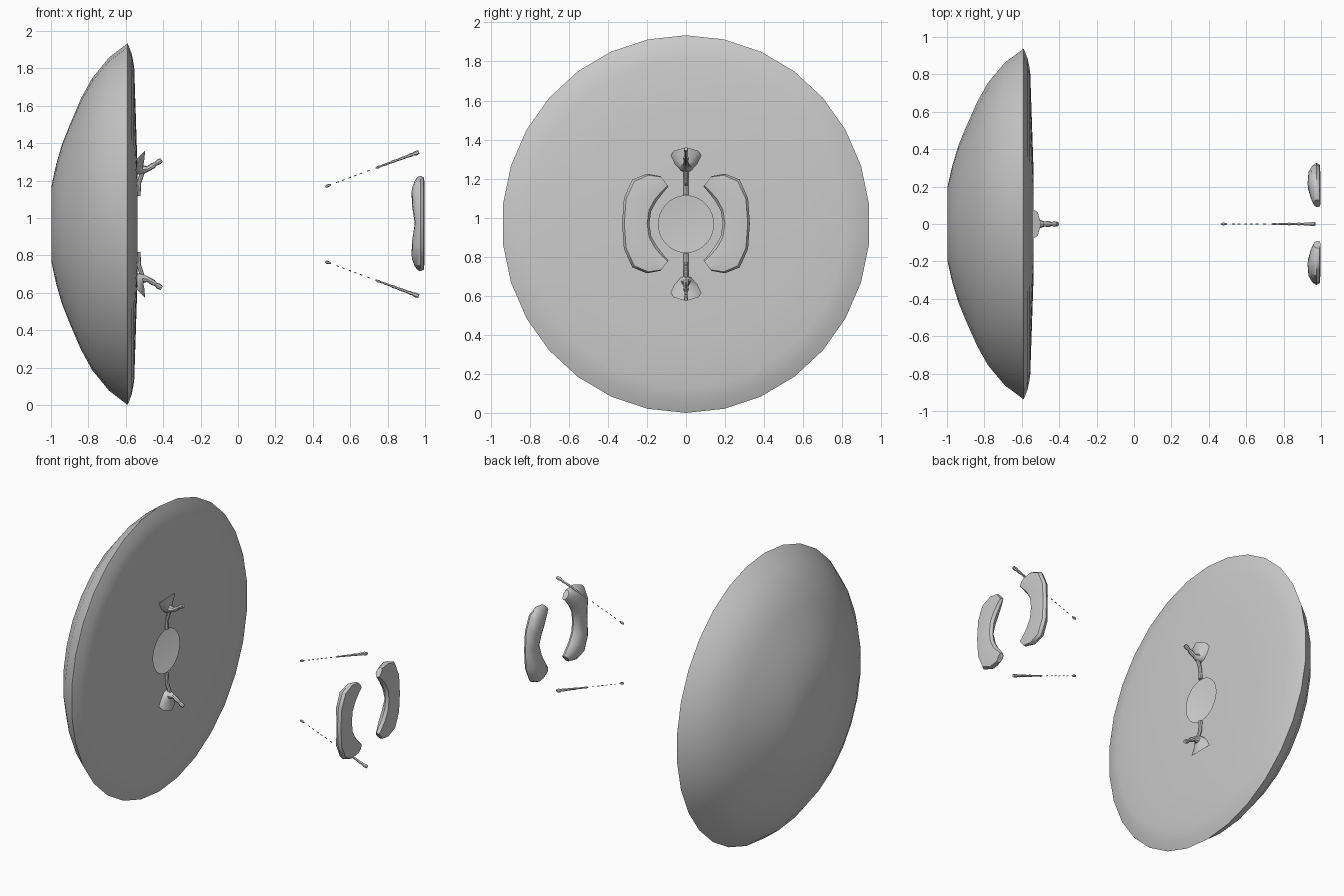
import bpy, bmesh
from math import sin, cos, pi
from mathutils import Vector

if "Cube" in bpy.data.objects:
    bpy.data.objects.remove(bpy.data.objects["Cube"])

CZ = 0.967   # height of the dish axis


def finish(name, bm, angle=0.7):
    bmesh.ops.recalc_face_normals(bm, faces=bm.faces)
    me = bpy.data.meshes.new(name)
    bm.to_mesh(me)
    bm.free()
    ob = bpy.data.objects.new(name, me)
    bpy.context.collection.objects.link(ob)
    bpy.ops.object.select_all(action='DESELECT')
    ob.select_set(True)
    bpy.context.view_layer.objects.active = ob
    bpy.ops.object.shade_smooth_by_angle(angle=angle)
    return ob


def tube(bm, path, sides=8):
    """Capped tube through (x, z, radius) points in the y = 0 plane."""
    rings = []
    for i, (x, z, r) in enumerate(path):
        a, b = path[max(i - 1, 0)], path[min(i + 1, len(path) - 1)]
        d = Vector((b[0] - a[0], 0, b[1] - a[1])).normalized()
        n = Vector((-d.z, 0, d.x))
        rings.append([bm.verts.new(Vector((x, 0, z)) + r * (cos(t) * n + sin(t) * Vector((0, 1, 0))))
                      for t in (2 * pi * k / sides for k in range(sides))])
    loft(bm, rings)


def loft(bm, rings):
    for a, b in zip(rings, rings[1:]):
        for k in range(len(a)):
            j = (k + 1) % len(a)
            bm.faces.new((a[k], a[j], b[j], b[k]))
    bm.faces.new(rings[0])
    bm.faces.new(rings[-1])


# Dish: hollow domed shell with a nearly flat front and an open centre hole
profile = [(-0.998, 0.20), (-0.972, 0.32), (-0.94, 0.43), (-0.90, 0.53), (-0.84, 0.67),
           (-0.78, 0.78), (-0.69, 0.89), (-0.59, 0.967), (-0.568, 0.91), (-0.555, 0.84),
           (-0.547, 0.60), (-0.538, 0.32), (-0.538, 0.145)]
bm = bmesh.new()
N = 30
rings = [[bm.verts.new((x, 0.975 * r * sin(2 * pi * k / N), CZ + r * cos(2 * pi * k / N)))
          for k in range(N)] for x, r in profile]
for a, b in zip(rings, rings[1:]):
    for k in range(N):
        j = (k + 1) % N
        bm.faces.new((a[k], a[j], b[j], b[k]))
bm.faces.new(rings[0])
finish("dish", bm)

# Struts on the dish face: flared root, knobbly arm, and a ridge to the hole
for name, s in (("upper", 1), ("lower", -1)):
    bm = bmesh.new()
    arm = [(-0.56, 0.33, 0.09), (-0.53, 0.30, 0.045), (-0.51, 0.29, 0.026), (-0.48, 0.296, 0.014),
           (-0.455, 0.312, 0.016), (-0.44, 0.322, 0.010), (-0.425, 0.332, 0.015), (-0.408, 0.342, 0.012)]
    tube(bm, [(x, CZ + s * z, r) for x, z, r in arm])
    ridge = [(-0.535, 0.15, 0.014), (-0.53, 0.22, 0.012), (-0.51, 0.28, 0.012)]
    tube(bm, [(x, CZ + s * z, r) for x, z, r in ridge])
    finish(name + "_dish_strut", bm)

    # Broken thin rods between dish and feed: beads, dashes and a tapering arm
    bm = bmesh.new()

    def at(x, r):
        return (x, CZ + s * (0.205 + (x - 0.48) * 0.37), r)

    tube(bm, [at(0.467, 0.004), at(0.477, 0.009), at(0.487, 0.007), at(0.497, 0.003)], 6)
    for x in (0.525, 0.555, 0.59, 0.62, 0.65, 0.69):
        tube(bm, [at(x, 0.002), at(x + 0.014, 0.003)], 6)
    tube(bm, [at(x, r) for x, r in ((0.735, 0.003), (0.75, 0.007), (0.765, 0.004), (0.79, 0.006),
              (0.815, 0.005), (0.83, 0.008), (0.85, 0.006), (0.88, 0.008), (0.905, 0.007),
              (0.92, 0.010), (0.935, 0.008), (0.95, 0.013), (0.967, 0.010))], 6)
    finish(name + "_rod", bm)

# Feed: two crescent pads, sections given as inner (y, z), outer (y, z), depth
half = [((0.09, 0.19), (0.13, 0.242), 0.04), ((0.115, 0.16), (0.20, 0.255), 0.058),
        ((0.15, 0.115), (0.275, 0.225), 0.072), ((0.178, 0.065), (0.318, 0.13), 0.07),
        ((0.188, 0), (0.327, 0), 0.055)]
sections = half + [((a, -b), (c, -d), e) for (a, b), (c, d), e in reversed(half[:-1])]
for name, s in (("left", -1), ("right", 1)):
    bm = bmesh.new()
    rings = []
    for (yi, zi), (yo, zo), d in sections:
        shape = [(0, 0.975), (0.08, 0.993), (0.5, 0.998), (0.92, 0.993), (1, 0.975),
                 (0.93, 1 - 0.7 * d), (0.72, 1 - 0.95 * d), (0.5, 1 - d),
                 (0.28, 1 - 0.95 * d), (0.07, 1 - 0.7 * d)]
        rings.append([bm.verts.new((x, s * (yi + t * (yo - yi)), CZ + 0.003 + zi + t * (zo - zi)))
                      for t, x in shape])
    loft(bm, rings)
    finish(name + "_crescent_pad", bm)
